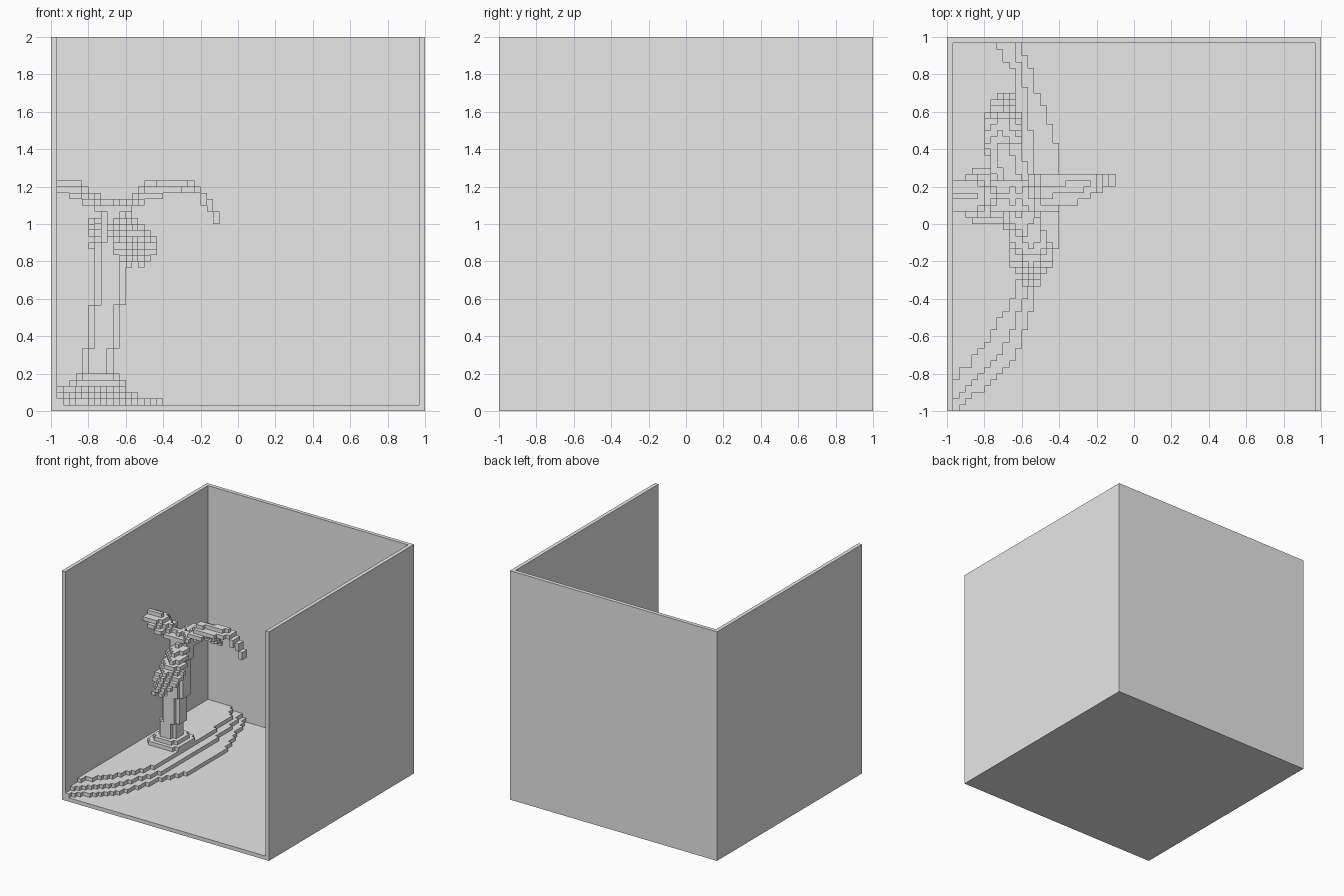
import bpy, bmesh
from mathutils import Vector
from math import floor

U = 1 / 30  # size of one block

cube = bpy.data.objects.get("Cube")
if cube:
    bpy.data.objects.remove(cube)

grey = bpy.data.materials.new("plain_grey")
grey.use_nodes = True
grey.diffuse_color = (0.8, 0.8, 0.8, 1)
grey.node_tree.nodes["Principled BSDF"].inputs["Base Color"].default_value = (0.8, 0.8, 0.8, 1)


def block(x, y, z):
    """Cells of a solid block given (start, end) on each axis."""
    return {(i, j, k) for i in range(*x) for j in range(*y) for k in range(*z)}


def lerp(points, t):
    """Piecewise linear value at t through (t, value) points."""
    for (a, va), (b, vb) in zip(points, points[1:]):
        if t <= b:
            return va + (vb - va) * max(0, t - a) / (b - a)
    return points[-1][1]


def build(name, cells):
    """Turn cells into a mesh of outer faces only, with flat areas merged."""
    bm = bmesh.new()
    for cell in cells:
        for axis in range(3):
            for side in (0, 1):
                near = list(cell)
                near[axis] += 2 * side - 1
                if tuple(near) in cells:
                    continue
                corners = []
                for du, dv in ((0, 0), (1, 0), (1, 1), (0, 1)):
                    p = list(cell)
                    p[axis] += side
                    p[(axis + 1) % 3] += du
                    p[(axis + 2) % 3] += dv
                    corners.append(bm.verts.new(Vector(p) * U - Vector((1, 1, 0))))
                bm.faces.new(corners if side else corners[::-1])
    bmesh.ops.remove_doubles(bm, verts=bm.verts, dist=U / 10)
    bmesh.ops.dissolve_limit(bm, angle_limit=0.01, verts=bm.verts, edges=bm.edges)
    mesh = bpy.data.meshes.new(name)
    bm.to_mesh(mesh)
    bm.free()
    mesh.materials.append(grey)
    obj = bpy.data.objects.new(name, mesh)
    bpy.context.collection.objects.link(obj)


def box(name, x, y, z):
    bm = bmesh.new()
    bmesh.ops.create_cube(bm, size=1)
    for v in bm.verts:
        v.co = Vector(r[0] if c < 0 else r[1] for c, r in zip(v.co, (x, y, z))) * U - Vector((1, 1, 0))
    mesh = bpy.data.meshes.new(name)
    bm.to_mesh(mesh)
    bm.free()
    mesh.materials.append(grey)
    bpy.context.collection.objects.link(bpy.data.objects.new(name, mesh))


# Open room
box("floor", (0, 60), (0, 60), (0, 1))
box("back_wall", (0, 60), (59, 60), (1, 60))
box("right_wall", (0, 1), (0, 59), (1, 60))
box("left_wall", (59, 60), (0, 59), (1, 60))

# Beach terraces, each a block higher with a curved edge
shores = {
    "lower_beach": [(0, 1.5), (3, 5), (7, 10), (11, 12), (20, 14.5), (25, 17), (28, 18),
                    (42, 18), (47, 16), (53, 14), (59, 12)],
    "middle_beach": [(1, 1), (5, 4), (8, 8), (12, 10), (21, 13.5), (40, 14), (50, 13), (59, 10.6)],
    "upper_beach": [(5, 1), (8, 4), (12, 7), (17, 10), (21, 11.5), (40, 12), (54, 11), (59, 7.5)],
}
for level, (name, edge) in enumerate(shores.items(), 1):
    cells = set()
    for j in range(59):
        cells |= block((1, round(lerp(edge, j + 0.5))), (j, j + 1), (level, level + 1))
    build(name, cells)


# Leaning trunk with a plus-shaped section and a flared foot
def plus(x, y, z, r):
    return (block((x - r, x + r + 1), (y - r + 1, y + r), z)
            | block((x - r + 1, x + r), (y - r, y + r + 1), z))


trunk = plus(7, 34, (4, 5), 4) | plus(7, 34, (5, 6), 3)
for x, low, high in ((7, 6, 10), (8, 10, 17), (9, 17, 27), (10, 27, 32)):
    trunk |= plus(x, 34, (low, high), 2)
build("trunk", trunk)


# Arched fronds: one strip per block of width, the outer strips hanging lower
def frond(name, axis, steps, mid, height, half):
    cells = set()
    for s in range(*steps):
        c, w = lerp(mid, s), lerp(half, s)
        top = lerp(height, s)
        # reach far enough down to meet the neighbouring step
        fall = max(1, abs(lerp(height, s + 1) - top), abs(lerp(height, s - 1) - top))
        for j in range(round(c - w), round(c + w) + 1):
            drop = abs(j - c) * 0.6
            z = floor(top - drop)
            column = (s, j) if axis == 0 else (j, s)
            for k in range(z - round(fall), z):
                cells.add((*column, k))
    build(name, cells)


frond("left_frond", 0, (11, 27), [(11, 34), (18, 35), (27, 37)],
      [(11, 34), (15, 37.5), (22, 37.5), (24, 36), (26, 33)],
      [(11, 2), (14, 3), (18, 2.4), (22, 1.5), (26, 0.6)])
frond("right_frond", 0, (1, 10), [(1, 34), (10, 34)],
      [(1, 37.5), (4, 37.5), (7, 35), (10, 33)], [(1, 2), (4, 3), (10, 2)])
frond("front_frond", 1, (20, 34), [(20, 13), (26, 13), (34, 10)],
      [(20, 25), (23, 28), (26, 30.5), (30, 32), (34, 33)],
      [(20, 0.6), (23, 2.5), (27, 2.6), (34, 2)])
frond("back_frond", 1, (36, 51), [(36, 10), (44, 8), (51, 9)],
      [(36, 33), (42, 32.5), (46, 30.5), (51, 25)],
      [(36, 2), (43, 2.6), (47, 2.2), (51, 0.6)])

# Heart of the crown
build("crown", plus(10, 34, (32, 33), 2) | plus(10, 34, (33, 34), 1))
